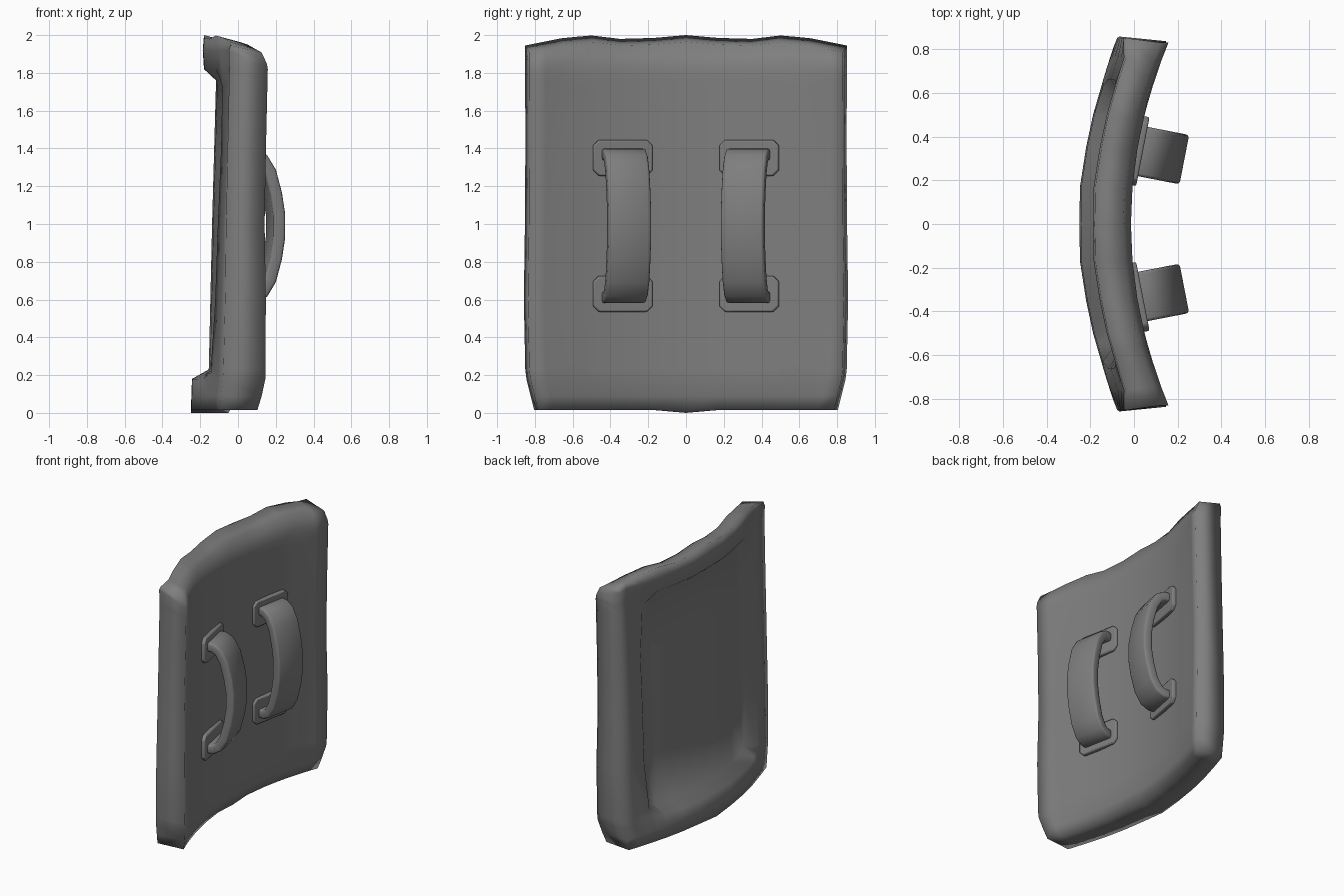
import bpy, bmesh, math
from mathutils import Vector, Matrix

if "Cube" in bpy.data.objects:
    bpy.data.objects.remove(bpy.data.objects["Cube"])

GREY = bpy.data.materials.new("dark_grey")
GREY.diffuse_color = (0.21, 0.21, 0.21, 1)
GREY.use_nodes = True
GREY.node_tree.nodes["Principled BSDF"].inputs["Base Color"].default_value = GREY.diffuse_color


def lerp_table(table, v):
    for (a, fa), (b, fb) in zip(table, table[1:]):
        if v <= b:
            return fa + (fb - fa) * max(0, (v - a) / (b - a))
    return table[-1][1]


def finish(name, bm, bevel=0, angle=60):
    bmesh.ops.recalc_face_normals(bm, faces=bm.faces[:])
    me = bpy.data.meshes.new(name)
    bm.to_mesh(me)
    bm.free()
    me.materials.append(GREY)
    ob = bpy.data.objects.new(name, me)
    bpy.context.collection.objects.link(ob)
    if bevel:
        mod = ob.modifiers.new("bevel", 'BEVEL')
        mod.width = bevel
        mod.segments = 2
    bpy.ops.object.select_all(action='DESELECT')
    ob.select_set(True)
    bpy.context.view_layer.objects.active = ob
    if angle:
        bpy.ops.object.shade_smooth_by_angle(angle=math.radians(angle))
    else:
        bpy.ops.object.shade_smooth()
    return ob


# Curved shield body: front grid with sunken panel, plain back grid
half = [0.0, 0.17, 0.35, 0.5, 0.58, 0.66, 0.76, 0.85]
COLS = [-y for y in half[:0:-1]] + half
ROWS = [0.015, 0.09, 0.18, 0.23, 0.6, 1.0, 1.4, 1.76, 1.82, 1.92, 2.0]
TOP_WAVE = [(0, 2.0), (0.17, 1.985), (0.35, 1.98), (0.5, 1.998), (0.65, 1.985), (0.85, 1.945)]
EDGE = [(0, 0.80), (0.2, 0.85), (0.5, 0.86), (1.2, 0.85), (2, 0.852)]
BACK_END = [(0, 0.0), (0.2, -0.012), (0.6, -0.014), (1.0, -0.018), (1.4, -0.01), (1.85, 0.0)]
LEAN = [(0, 0.0), (1.0, 0.035), (1.82, 0.07), (2.0, 0.058)]
FRONT_CURVE = [(0, 0.0), (0.17, 0.002), (0.35, 0.03), (0.5, 0.062), (0.7, 0.12), (0.86, 0.172)]


def body():
    bm = bmesh.new()
    nc, nr = len(COLS), len(ROWS)

    def place(i, j, front):
        y0, z = COLS[i], ROWS[j]
        a, s = abs(y0), (1 if y0 > 0 else -1)
        if j == 0 and a == 0:
            z = 0.0
        if j == nr - 1:
            z = lerp_table(TOP_WAVE, a) - (0 if front else 0.035)
        elif j == nr - 2:
            z -= 0 if front else 0.07
        lean = lerp_table(LEAN, z)
        y = a
        if a > 0.7:
            y = a * lerp_table(EDGE, z) / 0.85
        # round the corners of the sunken panel
        if a in (0.58, 0.66) and j in (2, 3, 7, 8):
            y -= 0.03
            z += 0.03 if j < 5 else -0.03
        if front:
            x = -0.25 + lean + lerp_table(FRONT_CURVE, y)
            if a > 0.8:
                x -= lean * 0.5
            if a <= 0.58 and 3 <= j <= 7:
                x = -0.16 + 0.65 * lean + 0.235 * y * y
            if j == nr - 1:
                x += 0.012
        else:
            y *= 0.975
            x = -0.014 + 0.25 * y * y
            if a > 0.7:
                x += lerp_table(BACK_END, z)
            if j == 0:
                x -= 0.036
            elif j == 1:
                x -= 0.016
            elif j == nr - 1:
                x -= 0.035
            elif j == nr - 2:
                x -= 0.006
        return bm.verts.new((x, s * y, z))

    grids = []
    for front in (True, False):
        g = [[place(i, j, front) for j in range(nr)] for i in range(nc)]
        for i in range(nc - 1):
            for j in range(nr - 1):
                bm.faces.new((g[i][j], g[i + 1][j], g[i + 1][j + 1], g[i][j + 1]))
        grids.append(g)
    # rim closing front to back
    border = ([(i, 0) for i in range(nc)] + [(nc - 1, j) for j in range(1, nr)]
              + [(i, nr - 1) for i in range(nc - 2, -1, -1)] + [(0, j) for j in range(nr - 2, 0, -1)])
    f, b = grids
    for (i, j), (k, l) in zip(border, border[1:] + border[:1]):
        bm.faces.new((f[i][j], f[k][l], b[k][l], b[i][j]))
    finish("shield_body", bm, angle=0)


body()

# Handles: bent straps on two mounting plates each
STRAP = [(-0.01, 0.378), (0.05, 0.376), (0.09, 0.352), (0.13, 0.285), (0.161, 0.17), (0.178, 0.06)]
PATH = STRAP + [(d, -z) for d, z in reversed(STRAP)]

for side, label in ((1, "left"), (-1, "right")):
    frame = Matrix.Translation((0.024, side * 0.335, 0.99)) @ Matrix.Rotation(-side * math.radians(11), 4, 'Z')
    bm = bmesh.new()
    pts = [[bm.verts.new(frame @ Vector((d, t, z))) for d, z in PATH] for t in (-0.115, 0.115)]
    for k in range(len(PATH) - 1):
        bm.faces.new((pts[0][k], pts[1][k], pts[1][k + 1], pts[0][k + 1]))
    strap = finish("strap_" + label, bm, angle=0)
    sol = strap.modifiers.new("thickness", 'SOLIDIFY')
    sol.thickness = 0.065
    sol.offset = 0
    bev = strap.modifiers.new("bevel", 'BEVEL')
    bev.width = 0.014
    bev.segments = 2

    for zc, where in ((0.36, "upper"), (-0.36, "lower")):
        bm = bmesh.new()
        c = [(0.16, 0.065), (0.13, 0.095), (-0.13, 0.095), (-0.16, 0.065),
             (-0.16, -0.065), (-0.13, -0.095), (0.13, -0.095), (0.16, -0.065)]
        face = bm.faces.new([bm.verts.new((-0.025, t, zc + z)) for t, z in c])
        ext = bmesh.ops.extrude_face_region(bm, geom=[face])
        bmesh.ops.translate(bm, vec=(0.042, 0, 0),
                            verts=[v for v in ext["geom"] if isinstance(v, bmesh.types.BMVert)])
        bm.transform(frame)
        finish("plate_%s_%s" % (label, where), bm, bevel=0.008)
